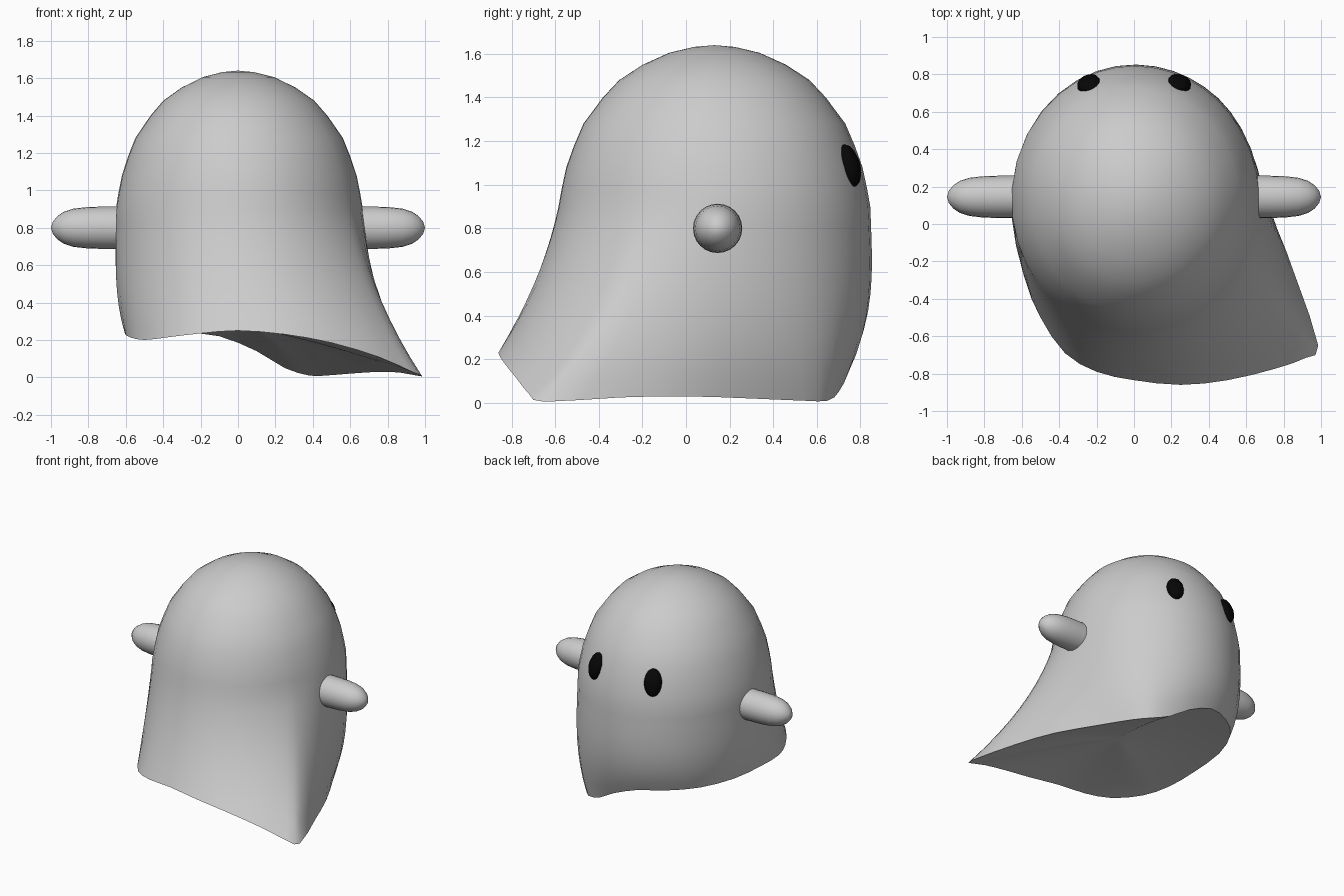
import bpy, bmesh, math
from mathutils import Vector
from mathutils.bvhtree import BVHTree

if "Cube" in bpy.data.objects:
    bpy.data.objects.remove(bpy.data.objects["Cube"])


def material(name, value):
    m = bpy.data.materials.new(name)
    m.diffuse_color = (value, value, value, 1)
    m.use_nodes = True
    m.node_tree.nodes["Principled BSDF"].inputs["Base Color"].default_value = m.diffuse_color
    return m


cloth = material("pale_cloth", 0.6)
black = material("black", 0.002)


def add_object(name, bm, mat):
    bmesh.ops.recalc_face_normals(bm, faces=bm.faces)
    mesh = bpy.data.meshes.new(name)
    bm.to_mesh(mesh)
    mesh.materials.append(mat)
    ob = bpy.data.objects.new(name, mesh)
    bpy.context.collection.objects.link(ob)
    bpy.ops.object.select_all(action='DESELECT')
    ob.select_set(True)
    bpy.context.view_layer.objects.active = ob
    bpy.ops.object.shade_smooth_by_angle(angle=math.radians(40))
    return ob


def fan(bm, tip, ring):
    n = len(ring)
    for i in range(n):
        bm.faces.new((tip, ring[i], ring[(i + 1) % n]))


def skin(bm, tip, rings):
    """Close a tip onto the first ring, then bridge ring to ring."""
    fan(bm, tip, rings[0])
    n = len(rings[0])
    for a, b in zip(rings, rings[1:]):
        for i in range(n):
            j = (i + 1) % n
            bm.faces.new((a[i], b[i], b[j], a[j]))


# Sheet hem: dome angle it hangs from, then x, y, z
HEM = [
    (-24, .985, -.65, .005), (-12, .87, -.30, .025), (-2, .755, 0, .03), (12, .60, .30, .02),
    (32, .47, .54, .01), (48, .38, .65, .01), (64, .25, .70, .05), (80, .10, .745, .14),
    (98, -.10, .75, .22), (117, -.30, .67, .24), (138, -.48, .51, .25), (163, -.59, .25, .25),
    (188, -.605, -.05, .235), (208, -.58, -.30, .215), (225, -.50, -.50, .20),
    (240, -.37, -.69, .215), (254, -.20, -.79, .235), (268, 0, -.835, .25),
    (284, .25, -.86, .23), (300, .50, -.835, .185), (317, .75, -.775, .11), (330, .92, -.715, .035),
]
DOME = [(1.632, .13), (1.605, .29), (1.55, .46), (1.48, .61), (1.40, .715),
        (1.28, .84), (1.18, .90), (1.08, .95), (.98, .98), (.90, 1.0)]
CY = .13


def refine(points):
    """Insert a smooth midpoint between neighbours of the closed hem."""
    n, out = len(points), []

    def get(i):
        p = Vector(points[i % n])
        p[0] += 360 * (i // n)
        return p
    for i in range(n):
        mid = (get(i) + get(i + 1)) * .5625 - (get(i - 1) + get(i + 2)) * .0625
        mid[3] = max(mid[3], 0)
        out += [get(i), mid]
    return out


hem = refine(HEM)


def dome_point(deg, s, z):
    a = math.radians(deg)
    c = math.cos(a)
    return Vector(((.668 if c > 0 else .655) * s * c, CY + .715 * s * math.sin(a), z))


def soften(points, passes):
    """Relax a closed loop of points so that its corner rounds off."""
    n = len(points)
    for _ in range(passes):
        points = [points[i] * .5 + (points[i - 1] + points[(i + 1) % n]) * .25 for i in range(n)]
    return points


# Body: round dome flowing into a draped sheet
body_bm = bmesh.new()
top = body_bm.verts.new((0, CY, 1.64))
rings = [[body_bm.verts.new(dome_point(h[0], s, z)) for h in hem] for z, s in DOME]
STEPS = 9
axis = Vector((0, CY, 0))
A, B, C, D = [], [], [], []
for deg, *end in hem:
    a, d = dome_point(deg, 1, .9), Vector(end)
    flare = ((d - axis).xy.length - (a - axis).xy.length) / .1
    out = (d - a) * min(max(flare, 0), 1)
    out.z = 0
    A.append(a)
    B.append(dome_point(deg, 1.03, a.lerp(d, 1 / 3).z) + out * .13)
    C.append(dome_point(deg, 1.065, a.lerp(d, 2 / 3).z) + out * .39)
    D.append(d)
B, C = soften(B, 3), soften(C, 3)
for k in range(1, STEPS + 1):
    t = k / STEPS
    u = 1 - t
    rings.append([body_bm.verts.new(a * u ** 3 + b * 3 * u * u * t + c * 3 * u * t * t + d * t ** 3)
                  for a, b, c, d in zip(A, B, C, D)])

# Underside: shallow hollow closing the hem
centre, HOLLOW = Vector((.1, -.06, .19)), .07
hem_ring = rings[-1]
for f in (.9, .75, .55, .35, .15):
    lift = Vector((0, 0, HOLLOW * (1 - f * f)))
    rings.append([body_bm.verts.new(centre.lerp(v.co, f) + lift) for v in hem_ring])
skin(body_bm, top, rings)
fan(body_bm, body_bm.verts.new(centre + Vector((0, 0, HOLLOW))), rings[-1])
add_object("body", body_bm, cloth)
tree = BVHTree.FromBMesh(body_bm)

# Arms: rounded stubs pointing sideways
ARM = [(.99, .033), (.965, .063), (.93, .086), (.88, .102), (.81, .110), (.73, .113), (.6, .113)]
for side, label in ((-1, "left"), (1, "right")):
    bm = bmesh.new()
    tip = bm.verts.new((side, .145, .8))
    loops = [[bm.verts.new((side * x, .145 + r * math.cos(i * math.tau / 24),
                            .8 + r * math.sin(i * math.tau / 24))) for i in range(24)]
             for x, r in ARM]
    skin(bm, tip, loops)
    add_object(label + "_arm", bm, cloth)

# Eyes: shallow oval buttons following the surface of the body
for side, label in ((-1, "left"), (1, "right")):
    normal = Vector((side * .41, .87, .28)).normalized()
    across = Vector((0, 0, 1)).cross(normal).normalized()
    up = normal.cross(across)
    centre = Vector((side * .245, .755, 1.09))

    def on_body(u, v, lift):
        start = centre + across * u + up * v + normal * .4
        return tree.ray_cast(start, -normal)[0] + normal * lift

    bm = bmesh.new()
    mid = bm.verts.new(on_body(0, 0, .043))
    loops = [[bm.verts.new(on_body(.063 * f * math.cos(i * math.tau / 24),
                                   .1 * f * math.sin(i * math.tau / 24),
                                   .037 * math.sqrt(1 - f * f) + .006)) for i in range(24)]
             for f in (.25, .5, .75, .9, 1)]
    # rim tucked into the body
    loops.append([bm.verts.new(v.co - normal * .009) for v in loops[-1]])
    skin(bm, mid, loops)
    add_object(label + "_eye", bm, black)
